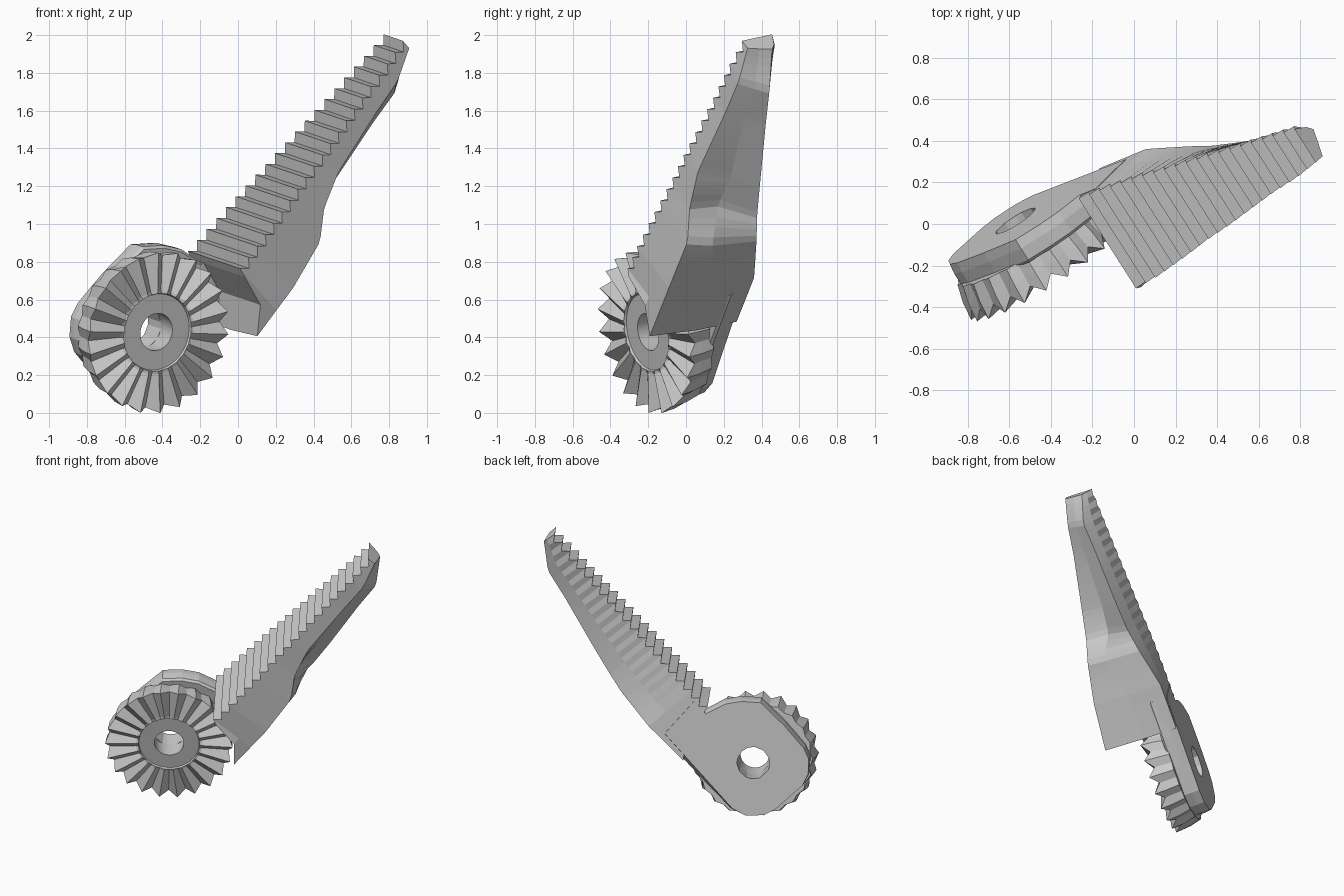
import bpy, bmesh
from math import sin, cos, pi
from mathutils import Vector, Matrix

if "Cube" in bpy.data.objects:
    bpy.data.objects.remove(bpy.data.objects["Cube"])

# Shared tilted frame: D along the arm, U out of the rack teeth, N along the gear axis
N = Vector((0.53, -0.83, -0.18)).normalized()
D = Vector((0.634, 0.246, 0.733))
D = (D - N * D.dot(N)).normalized()
U = N.cross(D)
FRAME = Matrix.Translation((-0.57, 0.015, 0.475)) @ Matrix((D, U, N)).transposed().to_4x4()


def loft(name, rings, closed=False, caps=()):
    """Skin equal-length rings of points; either join last to first or add caps."""
    bm = bmesh.new()
    rows = [[bm.verts.new(FRAME @ Vector(p)) for p in ring] for ring in rings]
    k = len(rows[0])
    for a, b in zip(rows, rows[1:] + (rows[:1] if closed else [])):
        for i in range(k):
            j = (i + 1) % k
            bm.faces.new((a[i], a[j], b[j], b[i]))
    for row in ((rows[0], rows[-1]) if caps else ()):
        for idx in caps:
            bm.faces.new([row[i] for i in idx])
    bmesh.ops.recalc_face_normals(bm, faces=bm.faces)
    mesh = bpy.data.meshes.new(name)
    bm.to_mesh(mesh)
    bm.free()
    obj = bpy.data.objects.new(name, mesh)
    bpy.context.collection.objects.link(obj)
    return obj


# Pivot plate: squared-off rounded outline around a bored hole, lower back edge chamfered
HOLE = 0.112
outline = [(.48, -.02), (.445, .13), (.385, .23), (.29, .325), (.06, .34), (-.15, .335),
           (-.23, .31), (-.31, .235), (-.345, .15), (-.35, -.1), (-.33, -.19), (-.25, -.29),
           (-.15, -.335), (.05, -.345), (.28, -.355), (.56, -.365), (.6, -.02)]


def plate_ring(s, t, low=-1):
    return [(x * s, max(y * s, low), t) for x, y in outline]


def bore_ring(t):
    return [(*(Vector(p).normalized() * HOLE), t) for p in outline]


loft("pivot_plate", [bore_ring(0), plate_ring(.98, 0, -.32), plate_ring(1, .05, -.35),
                     plate_ring(1, .115), plate_ring(.97, .13), bore_ring(.13)], closed=True)

# Toothed clutch disc: rings of (crest radius, crest height, valley radius, valley height)
TEETH = 22
profile = [(HOLE, .11, HOLE, .11), (.1, .26, .1, .26), (.205, .26, .205, .26),
           (.21, .275, .21, .27), (.225, .28, .225, .26), (.435, .29, .41, .235),
           (.425, .2, .395, .18), (.4, .11, .385, .11)]


def disc_ring(rc, tc, rv, tv):
    pts = []
    for i in range(2 * TEETH):
        r, t = (rv, tv) if i % 2 else (rc, tc)
        a = pi * i / TEETH
        pts.append((r * cos(a), r * sin(a), t))
    return pts


loft("toothed_disc", [disc_ring(*p) for p in profile], closed=True)

# Arm stations: d, back n, front n, front lower u, middle n, middle u, back lower n, back lower u
stations = [(.32, .003, .54, -.32, .25, -.35, .003, -.35),
            (.66, .003, .51, -.31, .25, -.35, .003, -.37),
            (.95, .01, .46, -.28, .33, -.33, .07, -.365),
            (1.1, .02, .43, -.18, .26, -.2, .1, -.345),
            (1.3, .03, .40, -.12, .24, -.2, .12, -.31),
            (1.68, .05, .33, -.10, .24, -.16, .15, -.235),
            (1.9, .06, .30, -.09, .23, -.15, .17, -.2),
            (2.09, .07, .26, -.03, .2, -.05, .13, -.07)]


def station(d):
    for a, b in zip(stations, stations[1:]):
        if d <= b[0]:
            break
    f = (d - a[0]) / (b[0] - a[0])
    return [p + (q - p) * f for p, q in zip(a, b)][1:]


def arm_section(d, top):
    nb, nf, uf, nm, um, nl, ub = station(d)
    return [(d, top, nb), (d, top, nf), (d, uf * .65, nf), (d, uf, nf),
            (d, um, nm), (d, ub, nl), (d, ub * .6, nb + (nl - nb) * .5)]


# Rack arm: teeth are alternating crest and valley sections, root wraps the disc
RACK = 20
sections = []
for i in range(2 * RACK + 1):
    d = .5 + 1.58 * i / (2 * RACK)
    sections.append(arm_section(d, -.018 if i % 2 else .026))
root = arm_section(.32, -.02)
for i, d in enumerate((.485, .485, .45, .325, .325, .325, .45)):
    root[i] = (d, root[i][1], root[i][2])
sections.insert(0, root)
loft("rack_arm", sections, caps=((0, 1, 2, 6), (2, 3, 4, 5, 6)))
